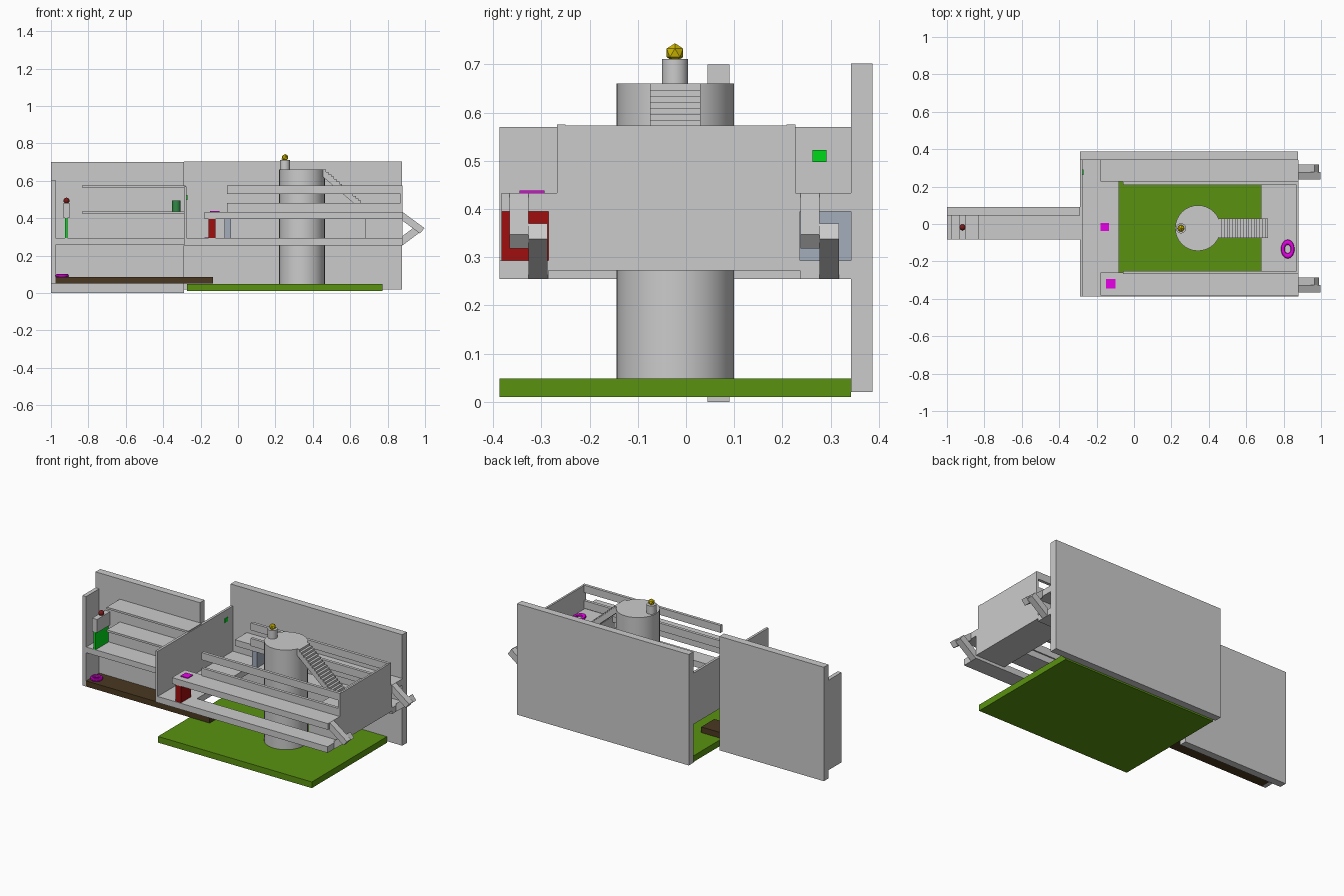
import bpy, math
from mathutils import Vector

if "Cube" in bpy.data.objects:
    bpy.data.objects.remove(bpy.data.objects["Cube"])

mats = {}
def paint(ob, color):
    if color:
        if color not in mats:
            mats[color] = bpy.data.materials.new("paint_%d" % len(mats))
            mats[color].diffuse_color = (*color, 1)
        ob.data.materials.append(mats[color])
    return ob

def prism(name, profile, y0, y1, color=None):
    """Extrude an x-z outline along y."""
    n = len(profile)
    verts = [(x, y, z) for y in (y0, y1) for x, z in profile]
    faces = [tuple(range(n)), tuple(range(2 * n - 1, n - 1, -1))]
    faces += [((i + 1) % n, i, i + n, (i + 1) % n + n) for i in range(n)]
    me = bpy.data.meshes.new(name)
    me.from_pydata(verts, [], faces)
    ob = bpy.data.objects.new(name, me)
    bpy.context.collection.objects.link(ob)
    bpy.context.view_layer.objects.active = ob
    ob.select_set(True)
    bpy.ops.object.mode_set(mode='EDIT')
    bpy.ops.mesh.select_all(action='SELECT')
    bpy.ops.mesh.normals_make_consistent(inside=False)
    bpy.ops.object.mode_set(mode='OBJECT')
    ob.select_set(False)
    return paint(ob, color)

def box(name, x, y, z, color=None):
    return prism(name, [(x[0], z[0]), (x[1], z[0]), (x[1], z[1]), (x[0], z[1])], y[0], y[1], color)

def finish(name, color=None, smooth=True):
    ob = bpy.context.object
    ob.name = name
    if smooth:
        bpy.ops.object.shade_smooth_by_angle()
    ob.select_set(False)
    return paint(ob, color)

def cylinder(name, x, y, z0, z1, r, color=None):
    bpy.ops.mesh.primitive_cylinder_add(vertices=32, radius=r, depth=z1 - z0, location=(x, y, (z0 + z1) / 2))
    return finish(name, color)

def ring(name, x, y, z, color):
    bpy.ops.mesh.primitive_torus_add(major_radius=0.026, minor_radius=0.010, major_segments=32,
                                     minor_segments=10, location=(x, y, z))
    return finish(name, color)

GREEN, BROWN, LIME = (0.10, 0.29, 0.005), (0.07, 0.04, 0.015), (0.0, 0.7, 0.01)
RED, BLUE, PINK = (0.35, 0.004, 0.004), (0.36, 0.42, 0.5), (0.8, 0.0, 0.8)
GOLD, TEAL, MAROON = (0.65, 0.5, 0.0), (0.03, 0.25, 0.06), (0.2, 0.01, 0.01)

# ---- main hall: floor, back wall, divider
F, B = -0.387, 0.342
box("hall_floor", (-0.273, 0.773), (F, B), (0.01, 0.048), GREEN)
box("hall_back_wall", (-0.29, 0.877), (B, 0.387), (0.02, 0.702))
box("divider_wall", (-0.29, -0.275), (F, B), (0.255, 0.57))
box("divider_button", (-0.275, -0.271), (0.262, 0.291), (0.498, 0.523), LIME)

# lower deck and upper balconies
box("lower_deck_landing", (-0.275, -0.08), (F, B), (0.255, 0.293))
box("lower_deck_front", (-0.08, 0.88), (F, -0.285), (0.255, 0.293))
box("lower_deck_back", (-0.08, 0.88), (0.237, B), (0.255, 0.293))
box("balcony_front", (-0.18, 0.88), (F + 0.004, -0.258), (0.395, 0.433))
box("balcony_back", (-0.18, 0.88), (0.227, B), (0.395, 0.433))
box("end_platform", (0.68, 0.88), (-0.285, 0.237), (0.273, 0.428))
box("end_wall", (0.868, 0.88), (-0.268, 0.227), (0.428, 0.573))

# railings
for side, y in (("front", (-0.268, -0.250)), ("back", (0.209, 0.227))):
    box("rail_upper_" + side, (-0.06, 0.88), y, (0.53, 0.575))
    box("rail_lower_" + side, (-0.06, 0.88), y, (0.433, 0.48))

# bent arms at the end of each balcony
for side, y in (("front", -0.366), ("back", 0.238)):
    prism("arm_upper_" + side, [(0.88, 0.433), (0.997, 0.347), (0.973, 0.318), (0.88, 0.386)], y, y + 0.039)
    prism("arm_lower_" + side, [(0.88, 0.255), (0.99, 0.338), (0.966, 0.37), (0.88, 0.305)], y + 0.039, y + 0.079)

# doors and floor plates
box("red_door", (-0.157, -0.12), (-0.383, -0.285), (0.293, 0.395), RED)
box("blue_door", (-0.072, -0.037), (0.237, B), (0.293, 0.395), BLUE)
box("plate_landing", (-0.178, -0.135), (-0.038, 0.005), (0.293, 0.297), PINK)
box("plate_balcony", (-0.149, -0.100), (-0.345, -0.294), (0.433, 0.438), PINK)
ring("ring_platform", 0.822, -0.134, 0.434, PINK).scale = (1, 1.4, 0.9)

# central tower with pedestal and gem
cylinder("tower", 0.342, -0.022, 0.048, 0.66, 0.122)
cylinder("pedestal", 0.251, -0.023, 0.66, 0.711, 0.027)
bpy.ops.mesh.primitive_ico_sphere_add(subdivisions=1, radius=0.02, location=(0.251, -0.023, 0.724))
finish("gem", GOLD, smooth=False)

# stairs down from the tower: stepped top, sloped underside
N, x0, x1, z0, z1 = 18, 0.455, 0.717, 0.66, 0.43
dx, dz = (x1 - x0) / N, (z0 - z1) / N
steps = []
for i in range(N):
    steps += [(x0 + i * dx, z0 - i * dz), (x0 + (i + 1) * dx, z0 - i * dz)]
steps += [(x1, z1), (x1 - 0.04, z1), (x0, z0 - 0.04)]
prism("stairs", steps, -0.075, 0.03)

# ---- side wing
f, b = -0.082, 0.045
W = -0.975
box("wing_back_wall", (-1, -0.29), (b, 0.09), (0.0, 0.70))
box("wing_end_wall", (-1, W), (f, b), (0.05, 0.603))
box("wing_floor", (W, -0.135), (f, b), (0.05, 0.085), BROWN)
box("wing_deck", (W, -0.275), (f, b), (0.258, 0.293))
for i, z in enumerate((0.424, 0.564)):
    box("wing_shelf_%d" % i, (-0.835, -0.28), (f, b), (z, z + 0.012))

# wing furnishings
box("lime_gate", (-0.925, -0.911), (f, b), (0.293, 0.40), LIME)
box("gate_block", (-0.934, -0.901), (f, b), (0.40, 0.482))
bpy.ops.mesh.primitive_uv_sphere_add(segments=16, ring_count=8, radius=0.016, location=(-0.917, -0.018, 0.494))
finish("gate_knob", MAROON)
ring("ring_wing", -0.94, -0.03, 0.092, PINK)
cylinder("shelf_barrel", -0.33, -0.02, 0.436, 0.495, 0.022, TEAL)

for m in bpy.data.materials:
    if m.users and not m.is_grease_pencil:
        m.use_nodes = True
        m.node_tree.nodes["Principled BSDF"].inputs["Base Color"].default_value = m.diffuse_color
